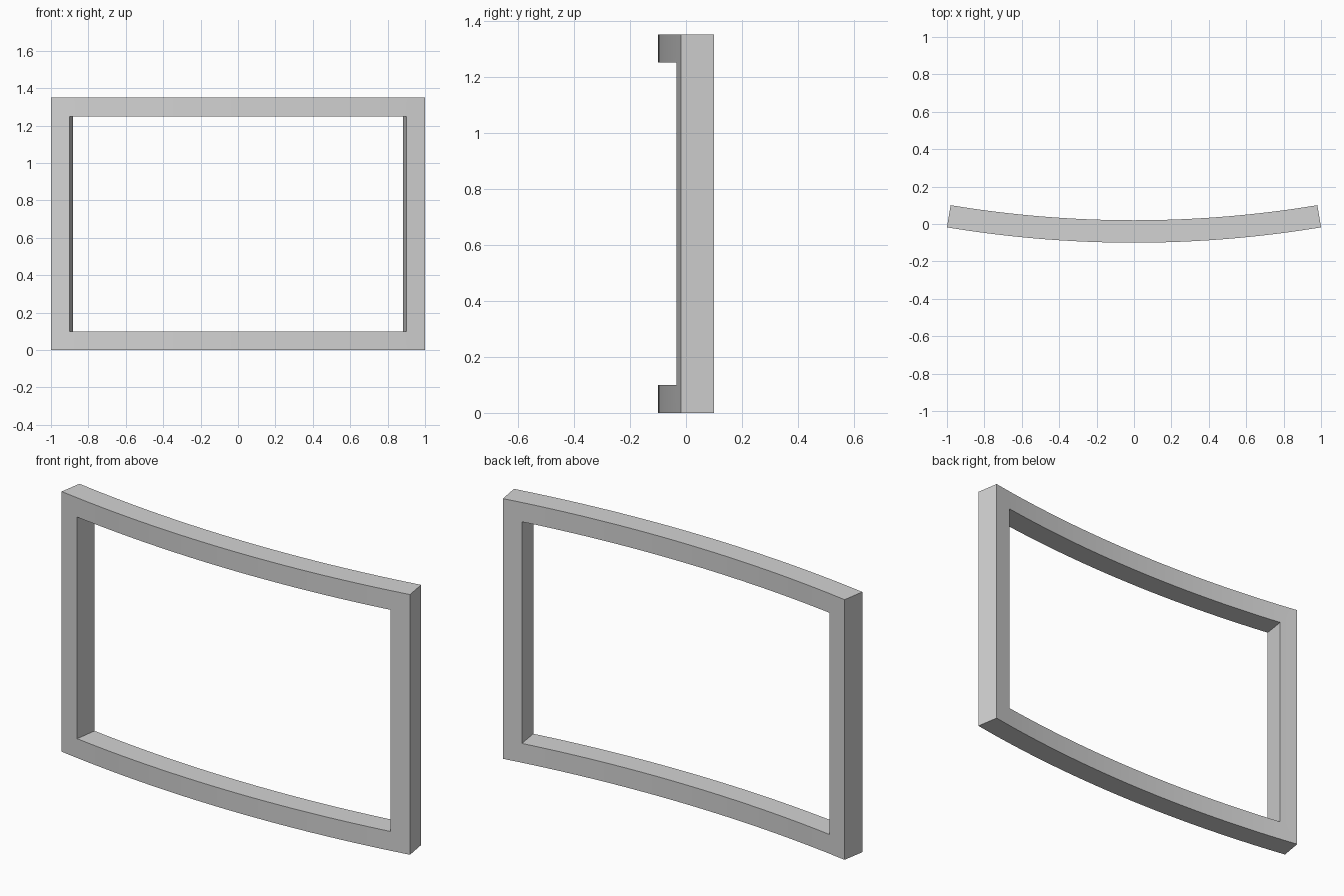
import bpy, bmesh, math

if "Cube" in bpy.data.objects:
    bpy.data.objects.remove(bpy.data.objects["Cube"])

R = 6.13            # radius of the convex front face
T = 0.12            # frame depth
H = 1.35            # height
RAIL = 0.10         # width of rails and posts
CY = R - 0.10       # centre of curvature on y
A_OUT = math.asin(1.0 / R)
A_IN = math.asin(0.9 / R)
SEG = 32

mat = bpy.data.materials.new("light_grey")
mat.diffuse_color = (0.65, 0.65, 0.65, 1)
mat.use_nodes = True
mat.node_tree.nodes["Principled BSDF"].inputs["Base Color"].default_value = mat.diffuse_color

# Column angles: outer edge, curved span, outer edge
angles = [-A_OUT] + [-A_IN + 2 * A_IN * i / SEG for i in range(SEG + 1)] + [A_OUT]
heights = [0, RAIL, H - RAIL, H]
bm = bmesh.new()


def point(a, z, r):
    return bm.verts.new((r * math.sin(a), CY - r * math.cos(a), z))


# Front and back grids of vertices
front = [[point(a, z, R) for z in heights] for a in angles]
back = [[point(a, z, R - T) for z in heights] for a in angles]
n = len(angles) - 1


def solid(i, j):
    return 0 <= i < n and 0 <= j < 3 and (i in (0, n - 1) or j != 1)


# Frame cells, with walls wherever a cell borders open space
for i in range(n):
    for j in range(3):
        if not solid(i, j):
            continue
        corners = [(i, j), (i + 1, j), (i + 1, j + 1), (i, j + 1)]
        bm.faces.new([front[a][b] for a, b in corners])
        bm.faces.new([back[a][b] for a, b in reversed(corners)])
        sides = [(i, j - 1), (i + 1, j), (i, j + 1), (i - 1, j)]
        for k, cell in enumerate(sides):
            if not solid(*cell):
                (a, b), (c, d) = corners[k], corners[(k + 1) % 4]
                bm.faces.new([front[c][d], front[a][b], back[a][b], back[c][d]])

# Remove unused vertices and finish the frame
bmesh.ops.delete(bm, geom=[v for v in bm.verts if not v.link_faces], context='VERTS')
bmesh.ops.recalc_face_normals(bm, faces=bm.faces)
mesh = bpy.data.meshes.new("curved_frame")
bm.to_mesh(mesh)
bm.free()
mesh.materials.append(mat)
frame = bpy.data.objects.new("curved_frame", mesh)
bpy.context.collection.objects.link(frame)
bpy.context.view_layer.objects.active = frame
frame.select_set(True)
bpy.ops.object.shade_smooth_by_angle(angle=math.radians(30))
